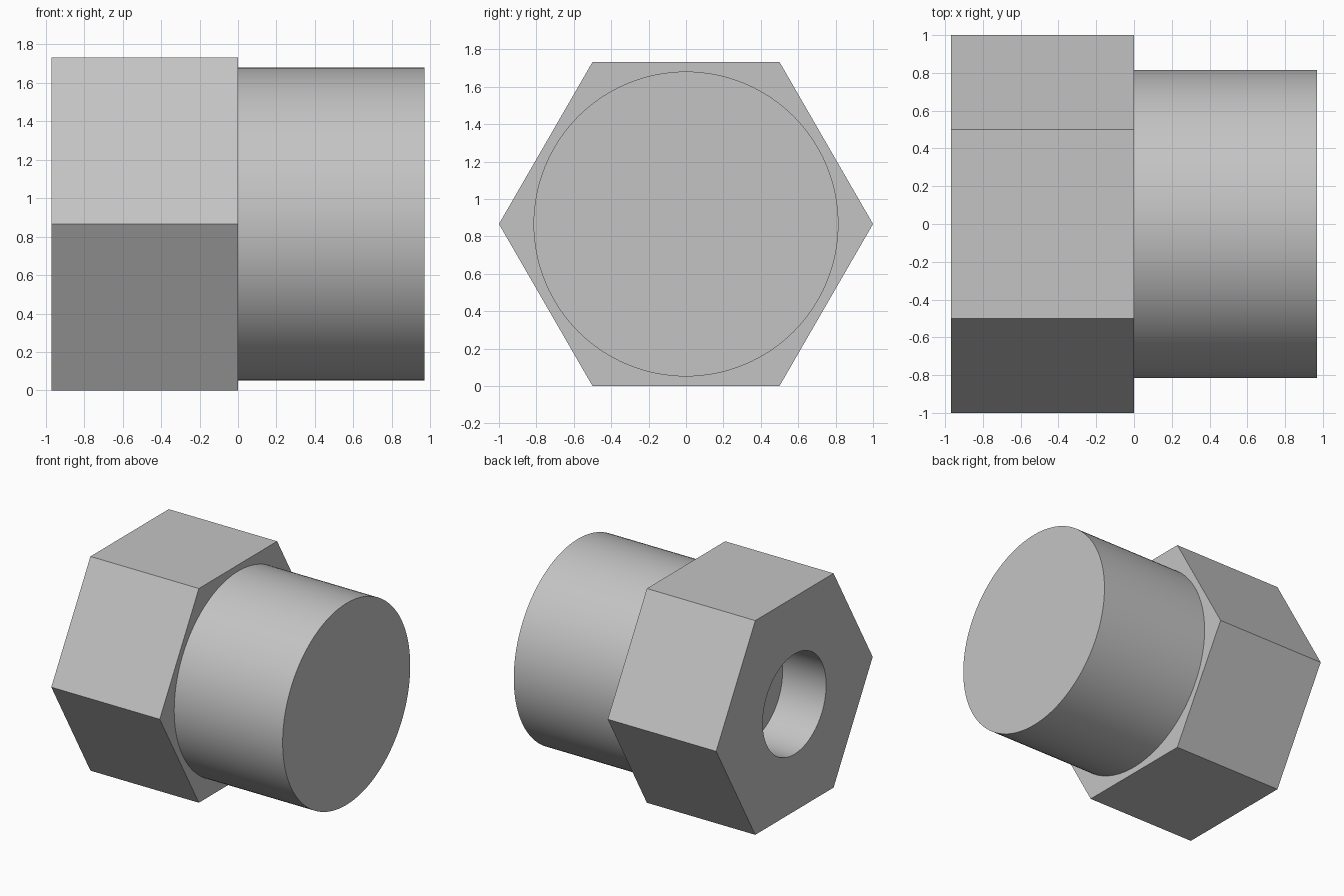
import bpy
import math

cube = bpy.data.objects.get("Cube")
if cube:
    bpy.data.objects.remove(cube, do_unlink=True)

AXIS_Z = math.sqrt(3) / 2   # half the distance across the hexagon's flats
LENGTH = 0.97               # length of the head and of the shank
BORE_DEPTH = 0.39

steel = bpy.data.materials.new("steel_grey")
steel.use_nodes = True
steel.diffuse_color = (0.55, 0.55, 0.55, 1)
steel.node_tree.nodes["Principled BSDF"].inputs["Base Color"].default_value = steel.diffuse_color


def rod(name, sides, radius, x0, x1):
    """Prism along the x axis from x0 to x1."""
    bpy.ops.mesh.primitive_cylinder_add(
        vertices=sides, radius=radius, depth=x1 - x0,
        location=((x0 + x1) / 2, 0, AXIS_Z), rotation=(0, math.pi / 2, 0))
    obj = bpy.context.object
    obj.name = name
    obj.data.materials.append(steel)
    return obj


def combine(target, tool, operation):
    """Apply a boolean and discard the tool object."""
    mod = target.modifiers.new(operation.lower(), "BOOLEAN")
    mod.operation = operation
    mod.solver = "EXACT"
    mod.object = tool
    bpy.context.view_layer.objects.active = target
    bpy.ops.object.modifier_apply(modifier=mod.name)
    bpy.data.objects.remove(tool, do_unlink=True)


# Hexagonal head with a round shank, one solid body
bolt = rod("hex_head_and_shank", 6, 1.0, -LENGTH, 0)
combine(bolt, rod("shank", 128, 0.815, -0.3, LENGTH), "UNION")

# Blind round bore in the head's end face
combine(bolt, rod("bore_cutter", 96, 0.405, -LENGTH - 0.1, -LENGTH + BORE_DEPTH), "DIFFERENCE")

# Smooth round walls, crisp edges
bpy.ops.object.select_all(action="DESELECT")
bolt.select_set(True)
bpy.context.view_layer.objects.active = bolt
bpy.ops.object.shade_smooth_by_angle(angle=math.radians(30))
